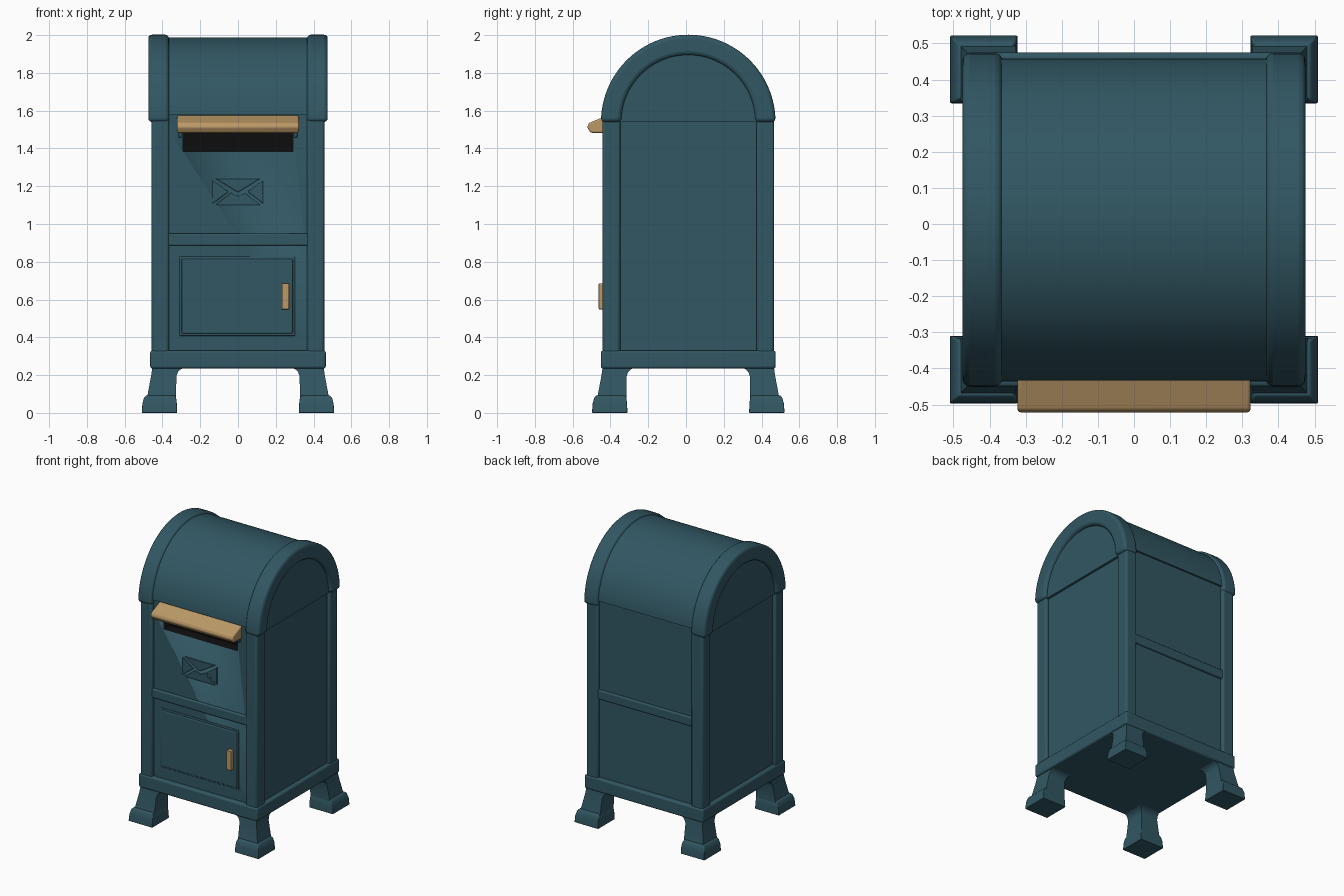
import bpy, bmesh, math

cube = bpy.data.objects.get("Cube")
if cube:
    bpy.data.objects.remove(cube, do_unlink=True)

YC = 0.012  # middle of the body along y


def material(name, rgb, rough=0.6):
    m = bpy.data.materials.new(name)
    m.use_nodes = True
    m.diffuse_color = (*rgb, 1)
    bsdf = m.node_tree.nodes["Principled BSDF"]
    bsdf.inputs["Base Color"].default_value = (*rgb, 1)
    bsdf.inputs["Roughness"].default_value = rough
    return m


TEAL = material("teal paint", (0.031, 0.095, 0.125))
BRASS = material("brass", (0.5, 0.32, 0.135))
BLACK = material("slot black", (0.004, 0.004, 0.004))


def finish(name, bm, mat, bevel=0.0, segments=3):
    bmesh.ops.recalc_face_normals(bm, faces=bm.faces)
    me = bpy.data.meshes.new(name)
    bm.to_mesh(me)
    bm.free()
    ob = bpy.data.objects.new(name, me)
    bpy.context.collection.objects.link(ob)
    me.materials.append(mat)
    if bevel:
        b = ob.modifiers.new("Bevel", "BEVEL")
        b.width, b.segments = bevel, segments
        b.limit_method, b.angle_limit = "ANGLE", math.radians(40)
    bpy.ops.object.select_all(action="DESELECT")
    ob.select_set(True)
    bpy.context.view_layer.objects.active = ob
    bpy.ops.object.shade_smooth_by_angle(angle=math.radians(35))
    return ob


def loft(name, rings, mat, bevel=0.0):
    """Skin a stack of equal closed rings and cap both ends."""
    bm = bmesh.new()
    vs = [[bm.verts.new(p) for p in ring] for ring in rings]
    n = len(vs[0])
    for a, b in zip(vs, vs[1:]):
        for i in range(n):
            j = (i + 1) % n
            bm.faces.new((a[i], a[j], b[j], b[i]))
    bm.faces.new(vs[0])
    bm.faces.new(vs[-1])
    return finish(name, bm, mat, bevel)


def box(name, x, y, z, mat=TEAL, bevel=0.0):
    rings = [[(x[0], y[0], h), (x[1], y[0], h), (x[1], y[1], h), (x[0], y[1], h)] for h in z]
    return loft(name, rings, mat, bevel)


def prism_x(name, profile, x, mat=TEAL, bevel=0.0):
    return loft(name, [[(h, y, z) for y, z in profile] for h in x], mat, bevel)


def prism_y(name, profile, y, mat=TEAL, bevel=0.0):
    return loft(name, [[(x, h, z) for x, z in profile] for h in y], mat, bevel)


def arc(radius, base=1.54, steps=48):
    """Arch points in y, z, centred at height 1.54 and cut off at base."""
    start = math.asin((base - 1.54) / radius)
    angles = [start + (math.pi - 2 * start) * i / steps for i in range(steps + 1)]
    return [(YC + radius * math.cos(a), 1.54 + radius * math.sin(a)) for a in angles]


# Body core with the recessed panels, and the letter slot cut into it
core = box("body_core", (-0.435, 0.435), (-0.42, 0.444), (0.25, 1.6))
core.data.materials.append(BLACK)
cutter = box("slot_cutter", (-0.29, 0.29), (-0.6, -0.34), (1.385, 1.5))
cutter.data.materials.append(BLACK)
for face in cutter.data.polygons:
    face.material_index = 1
cutter.hide_render = True
cutter.hide_set(True)
cut = core.modifiers.new("Slot", "BOOLEAN")
cut.operation, cut.solver, cut.object = "DIFFERENCE", "EXACT", cutter

# Base belt
box("base_belt", (-0.465, 0.465), (YC - 0.463, YC + 0.463), (0.235, 0.33), bevel=0.012)

# Corner posts, roof end bands and arched end panels
for side, sx in (("right", -1), ("left", 1)):
    for end, sy in (("front", -1), ("back", 1)):
        xs = sorted((sx * 0.365, sx * 0.457))
        ys = sorted((YC + sy * 0.36, YC + sy * 0.455))
        box(f"{end}_{side}_post", xs, ys, (0.3, 1.56), bevel=0.014)
    band = arc(0.462) + arc(0.355)[::-1]
    prism_x(f"{side}_roof_band", band, (sx * 0.365, sx * 0.475), bevel=0.02)
    prism_x(f"{side}_arch_panel", arc(0.375), (sx * 0.37, sx * 0.452))

# Barrel roof and its lower lips
prism_x("barrel_roof", arc(0.447, 1.58, 64), (-0.38, 0.38))

# Cross rails between the upper and lower panels
for end, sy in (("front", -1), ("back", 1)):
    ys = sorted((YC + sy * 0.40, YC + sy * 0.448))
    box(f"{end}_cross_rail", (-0.38, 0.38), ys, (0.885, 0.95), bevel=0.008)

# Collection door, raised in two steps, and its handle
box("door_rim", (-0.31, 0.302), (-0.427, -0.40), (0.408, 0.828), bevel=0.005)
box("door_panel", (-0.298, 0.29), (-0.434, -0.40), (0.42, 0.816), bevel=0.006)
box("door_handle", (0.232, 0.27), (-0.462, -0.42), (0.548, 0.685), BRASS, 0.004)

# Letter flap hood with end brackets below it
hood = [(-0.41, 1.483), (-0.41, 1.578), (-0.515, 1.534), (-0.523, 1.512), (-0.505, 1.483)]
prism_x("letter_flap", hood, (-0.322, 0.322), BRASS, 0.008)
for side, sx in (("right", -1), ("left", 1)):
    xs = sorted((sx * 0.298, sx * 0.314))
    box(f"{side}_flap_bracket", xs, (-0.436, -0.40), (1.458, 1.5), bevel=0.003)

# Embossed envelope made of four folded leaves
leaves = {
    "top": [(-0.118, 1.24), (0.118, 1.24), (0, 1.168)],
    "bottom": [(-0.12, 1.1), (0.12, 1.1), (0.038, 1.164), (0, 1.148), (-0.038, 1.164)],
    "right": [(-0.135, 1.232), (-0.135, 1.108), (-0.05, 1.172)],
    "left": [(0.133, 1.232), (0.133, 1.108), (0.05, 1.172)],
}
for name, leaf in leaves.items():
    prism_y(f"envelope_{name}_leaf", leaf, (-0.429, -0.415), bevel=0.003)


# Legs flaring into the base, standing on tapered feet
def corner_ring(sx, sy, inner, outer, z):
    """Square ring at one corner; inner and outer measured from the centre line."""
    corners = ((inner, inner), (outer, inner), (outer, outer), (inner, outer))
    return [(sx * a, YC + sy * b, z) for a, b in corners]


LEG = [(0.328, 0.485, 0.07), (0.328, 0.478, 0.1), (0.326, 0.46, 0.195),
       (0.318, 0.457, 0.217), (0.305, 0.455, 0.23), (0.288, 0.454, 0.238), (0.288, 0.454, 0.25)]
FOOT = [(0.322, 0.51, 0), (0.324, 0.506, 0.05), (0.328, 0.497, 0.082), (0.336, 0.486, 0.093)]
for side, sx in (("right", -1), ("left", 1)):
    for end, sy in (("front", -1), ("back", 1)):
        loft(f"{end}_{side}_leg", [corner_ring(sx, sy, *s) for s in LEG], TEAL)
        loft(f"{end}_{side}_foot", [corner_ring(sx, sy, *s) for s in FOOT], TEAL, 0.004)
